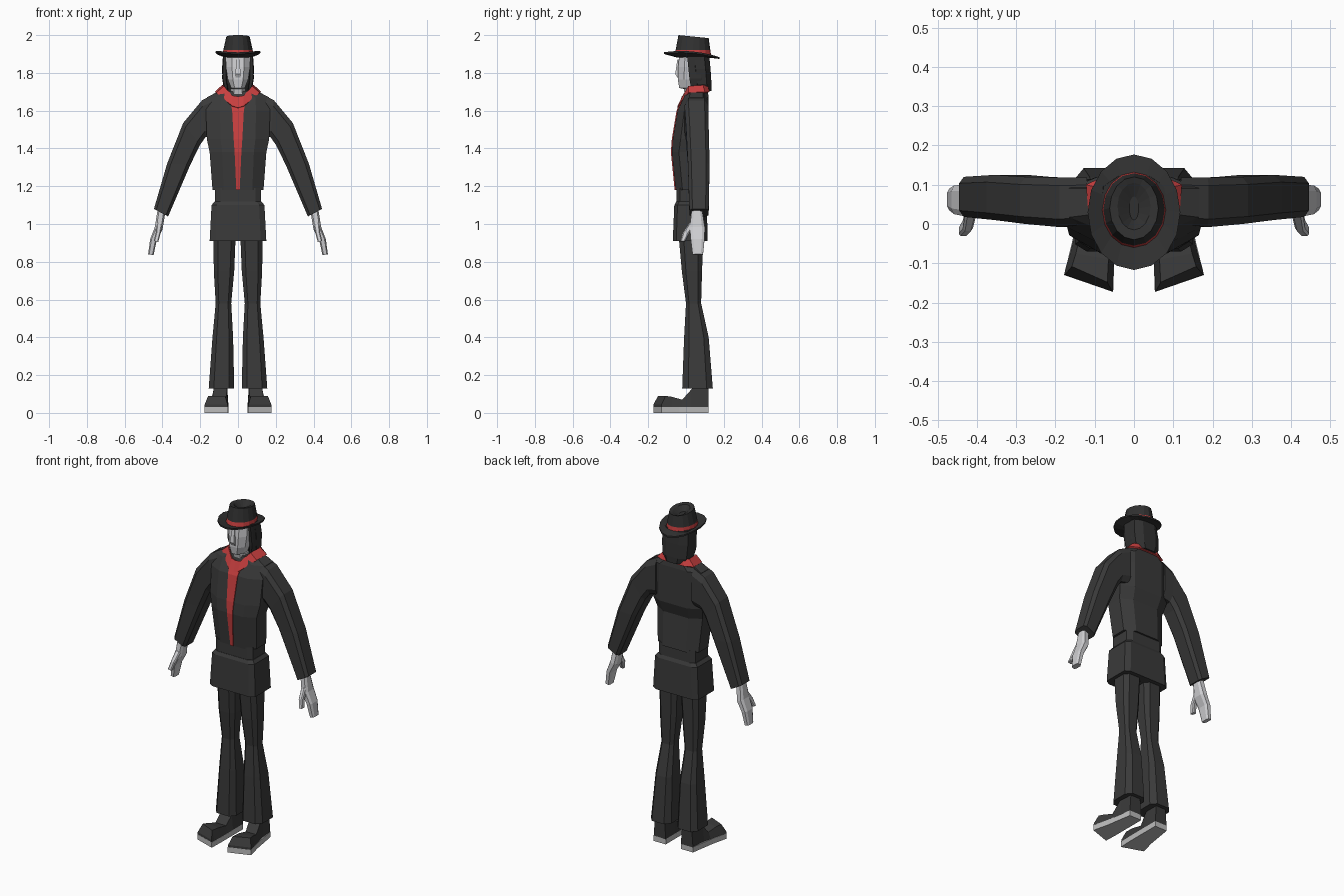
import bpy, bmesh, math


def material(name, r, g, b):
    m = bpy.data.materials.new(name)
    m.diffuse_color = (r, g, b, 1)
    return m


CLOTH = material("charcoal cloth", .042, .042, .042)
DARK = material("dark felt and hair", .030, .030, .030)
RED = material("red cloth", .58, .05, .05)
SKIN = material("pale skin", .62, .62, .64)
SOLE = material("grey sole", .50, .50, .50)


def finish(name, bm, mats, mirror=False):
    """Turn a bmesh into a flat shaded object, optionally mirrored in x."""
    bmesh.ops.recalc_face_normals(bm, faces=bm.faces)
    me = bpy.data.meshes.new(name)
    bm.to_mesh(me)
    bm.free()
    for m in mats:
        me.materials.append(m)
    ob = bpy.data.objects.new(name, me)
    bpy.context.collection.objects.link(ob)
    if mirror:
        ob.modifiers.new("mirror", 'MIRROR').use_clip = True
    return ob


def loft(name, rings, mats, mirror=False, closed=True, band_mats=None):
    """Skin a list of point rings; closed rings get end caps."""
    bm = bmesh.new()
    vs = [[bm.verts.new(p) for p in ring] for ring in rings]
    n = len(vs[0])
    for k in range(len(vs) - 1):
        for i in range(n if closed else n - 1):
            j = (i + 1) % n
            f = bm.faces.new((vs[k][i], vs[k][j], vs[k + 1][j], vs[k + 1][i]))
            f.material_index = band_mats[k] if band_mats else 0
    if closed:
        bm.faces.new(vs[0])
        bm.faces.new(vs[-1])
    return finish(name, bm, mats, mirror)


def section(xa, za, xb, zb, y0, y1, c=.2):
    """Box section from edge a to edge b, with corners cut by fraction c."""
    uv = [(c, 0), (1 - c, 0), (1, c), (1, 1 - c), (1 - c, 1), (c, 1), (0, 1 - c), (0, c)]
    if c == 0:
        uv = [(0, 0), (1, 0), (1, 1), (0, 1)]
    return [(xa + (xb - xa) * u, y0 + (y1 - y0) * v, za + (zb - za) * u) for u, v in uv]


def stack(rows, c=.2):
    """Centred sections from rows of (z, half width, front, back)."""
    return [section(-h, z, h, z, y0, y1, c) for z, h, y0, y1 in rows]


# Jacket: body, waist and skirt
loft("jacket_body", stack([
    (1.18, .135, -.055, .11), (1.38, .15, -.075, .095), (1.45, .165, -.07, .12),
    (1.60, .17, -.045, .12), (1.67, .165, -.012, .12), (1.705, .10, .0, .115)], .22), [CLOTH])
loft("waist", stack([(1.09, .122, -.05, .10), (1.19, .122, -.05, .10)], .12), [CLOTH])
loft("jacket_skirt", stack([(.91, .15, -.07, .115), (1.10, .14, -.062, .11),
                            (1.118, .125, -.052, .10)], .1), [CLOTH])

# Sleeves
loft("sleeve", [section(*r, .16) for r in [
    (.12, 1.69, .12, 1.47, .0, .118), (.19, 1.655, .172, 1.46, -.008, .118),
    (.29, 1.535, .20, 1.42, .0, .12), (.375, 1.32, .252, 1.315, .01, .125),
    (.445, 1.08, .37, 1.04, .018, .12)]], [CLOTH], True)

# Hands and thumbs
loft("hand", [section(*r, .2) for r in [
    (.425, 1.08, .385, 1.06, .03, .085), (.44, .985, .40, .97, .02, .10),
    (.465, .92, .43, .915, .025, .098), (.476, .84, .447, .835, .035, .09)]], [SKIN], True)
loft("thumb", [section(*r, .2) for r in [
    (.43, 1.01, .40, 1.0, .02, .06), (.435, .955, .41, .95, -.018, .018),
    (.446, .91, .422, .905, -.03, -.005)]], [SKIN], True)

# Trousers
loft("trouser_leg", [section(*r, .2) for r in [
    (.02, .13, .155, .13, -.02, .142), (.026, .40, .135, .40, -.01, .12),
    (.036, .58, .118, .58, .0, .08), (.02, .75, .128, .75, -.022, .085),
    (.012, .95, .13, .95, -.04, .092)]], [CLOTH], True)

# Shoes: flat sole, then an upper skinned from toe to heel
outline = [(.05, .12), (.13, .12), (.155, -.035), (.178, -.13), (.053, -.173), (.05, -.09)]
loft("shoe_sole", [[(x, y, z) for x, y in outline] for z in (0, .032)], [SOLE], True)
loft("shoe_upper", [
    [(xi, yi, .03), (xo, yo, .03), (xo - d, yo, z), (xi + d, yi, z)]
    for xi, yi, xo, yo, z, d in [
        (.053, -.172, .178, -.129, .045, .002), (.053, -.148, .173, -.108, .09, .015),
        (.05, -.09, .163, -.075, .085, .015), (.05, -.02, .15, -.02, .07, .015),
        (.05, .025, .138, .025, .12, .008), (.05, .05, .134, .05, .15, .008),
        (.05, .12, .13, .12, .14, .008)]], [CLOTH], True)

# Red shirt front, following the chest
loft("shirt_strip", [section(-h, z, h, z, y - .005, y + .004, 0) for z, h, y in [
    (1.18, .009, -.055), (1.38, .018, -.075), (1.45, .023, -.07),
    (1.60, .031, -.045), (1.66, .042, -.017)]], [RED])

# Red collar wrapped over the shoulders
outer = [(0, -.045, 1.615), (.03, -.045, 1.625), (.115, .012, 1.695), (.122, .10, 1.70), (.07, .125, 1.70), (0, .125, 1.70)]
inner = [(0, -.022, 1.675), (.03, -.018, 1.68), (.075, .012, 1.73), (.085, .09, 1.735), (.06, .115, 1.735), (0, .115, 1.735)]
collar = loft("collar", [outer, inner], [RED], True, closed=False)
collar.modifiers.new("thickness", 'SOLIDIFY').thickness = .01

# Head, nose and hair
loft("head", stack([(1.66, .04, .0, .08), (1.715, .04, -.012, .08), (1.72, .036, -.036, .08),
                    (1.765, .054, -.043, .09), (1.83, .064, -.042, .09),
                    (1.90, .066, -.035, .09)], .25), [SKIN])
loft("nose", stack([(1.775, .014, -.046, -.03), (1.795, .014, -.057, -.03),
                    (1.87, .008, -.046, -.03)], 0), [SKIN])
loft("hair", stack([(1.705, .062, .045, .135), (1.74, .08, .035, .135), (1.82, .085, .025, .13),
                    (1.90, .078, .015, .122)], .25), [DARK])
loft("side_lock", [section(*r, .15) for r in [
    (.052, 1.70, .068, 1.70, .03, .09), (.06, 1.77, .084, 1.77, .018, .09),
    (.06, 1.90, .08, 1.90, .005, .09)]], [DARK], True)


# Hat: curved brim, red band, tapered crown with a dent
def oval(rx, ry, cy, z, lift=0, tilt=0, n=16):
    pts = []
    for i in range(n):
        a = 2 * math.pi * i / n
        c, s = math.cos(a), math.sin(a)
        pts.append((rx * c, cy + ry * s, z + lift * c * c - tilt * s))
    return pts


loft("hat", [
    oval(.07, .085, .035, 1.882), oval(.118, .147, .03, 1.887, .018, .013),
    oval(.118, .147, .03, 1.896, .018, .013), oval(.081, .096, .036, 1.897),
    oval(.078, .092, .037, 1.92), oval(.062, .08, .04, 1.992, 0, .008),
    oval(.042, .06, .045, 1.988, 0, .008), oval(.012, .03, .04, 1.965)],
    [DARK, RED], band_mats=[0, 0, 0, 1, 0, 0, 0])
